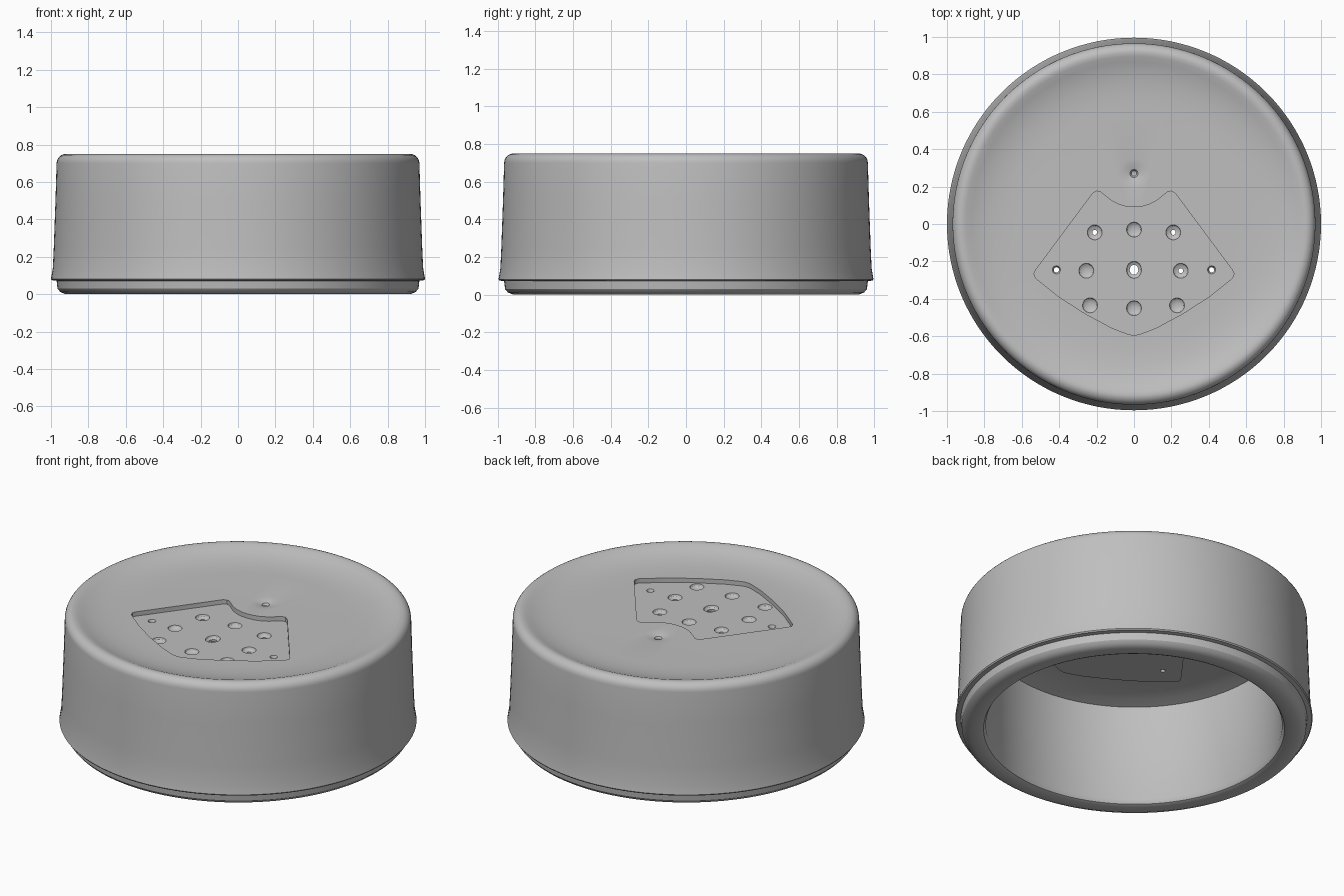
import bpy, bmesh, math
from mathutils import Matrix

if "Cube" in bpy.data.objects:
    bpy.data.objects.remove(bpy.data.objects["Cube"])

TOP, CEILING, RECESS, BOSS = 0.70, 0.662, 0.673, 0.645

grey = bpy.data.materials.new("plain_grey")
grey.use_nodes = True
colour = (0.52, 0.52, 0.52, 1)
grey.diffuse_color = colour
grey.node_tree.nodes["Principled BSDF"].inputs["Base Color"].default_value = colour


def finish(bm, name):
    bmesh.ops.recalc_face_normals(bm, faces=bm.faces)
    mesh = bpy.data.meshes.new(name)
    bm.to_mesh(mesh)
    bm.free()
    mesh.materials.append(grey)
    obj = bpy.data.objects.new(name, mesh)
    bpy.context.collection.objects.link(obj)
    return obj


def lathe(bm, profile, steps, x=0, y=0, stretch=1):
    """Spin a radius/height profile around a vertical axis at x, y."""
    part = bmesh.new()
    verts = [part.verts.new((r, 0, z)) for r, z in profile]
    edges = [part.edges.new(pair) for pair in zip(verts, verts[1:])]
    bmesh.ops.spin(part, geom=verts + edges, cent=(0, 0, 0), axis=(0, 0, 1),
                   angle=math.tau, steps=steps, use_merge=False)
    bmesh.ops.remove_doubles(part, verts=part.verts, dist=1e-5)
    part.transform(Matrix.Translation((x, y, 0)) @ Matrix.Diagonal((1, stretch, 1, 1)))
    bmesh.ops.recalc_face_normals(part, faces=part.faces)
    mesh = bpy.data.meshes.new("spun_part")
    part.to_mesh(mesh)
    part.free()
    bm.from_mesh(mesh)
    bpy.data.meshes.remove(mesh)


def combine(target, other, operation):
    """Apply a boolean to the target, then discard the helper."""
    other.hide_render = True
    mod = target.modifiers.new("combine", 'BOOLEAN')
    mod.operation, mod.solver, mod.object = operation, 'EXACT', other
    bpy.ops.object.select_all(action='DESELECT')
    target.select_set(True)
    bpy.context.view_layer.objects.active = target
    bpy.ops.object.modifier_apply(modifier=mod.name)
    bpy.data.objects.remove(other)


# Hollow cap: lower lip, tapered wall, rounded top edge, dished top, open underside
inside = [(0, CEILING), (0.62, CEILING), (0.70, 0.656), (0.77, 0.643), (0.83, 0.626),
          (0.83, 0.03)]
lip = [(0.843, 0.007), (0.86, 0), (0.92, 0), (0.95, 0.012), (0.965, 0.03), (0.97, 0.072)]
wall = [(0.995, 0.075), (1.0, 0.082), (0.99, 0.14), (0.985, 0.25), (0.976, 0.5)]
round_edge = [(0.92 + 0.05 * math.cos(a), 0.70 + 0.05 * math.sin(a))
              for a in (math.radians(15 * i) for i in range(7))]
dish = [(0.90, 0.746), (0.87, 0.734), (0.82, 0.719), (0.76, 0.708), (0.69, 0.702),
        (0.62, TOP), (0, TOP)]
bm = bmesh.new()
lathe(bm, inside + lip + wall + round_edge + dish, 128, stretch=0.996)
cap = finish(bm, "cap_shell")

# Fan outline shared by the recess in the top and the boss under it
half = [(0, .09), (.04, .093), (.08, .104), (.12, .124), (.155, .152), (.18, .172), (.2, .176),
        (.22, .165), (.525, -.245), (.535, -.265), (.525, -.29), (.4, -.39), (.26, -.48),
        (.12, -.555), (.03, -.59), (0, -.595)]
fan = half + [(-x, y) for x, y in half[-2:0:-1]]


def fan_block(name, bottom, height, size):
    """Vertical prism of the fan outline, scaled about its middle."""
    bm = bmesh.new()
    base = bm.faces.new([bm.verts.new((x * size, (y + .2) * size - .2, bottom)) for x, y in fan])
    raised = bmesh.ops.extrude_face_region(bm, geom=[base])
    bmesh.ops.translate(bm, vec=(0, 0, height),
                        verts=[v for v in raised["geom"] if isinstance(v, bmesh.types.BMVert)])
    return finish(bm, name)


combine(cap, fan_block("underside_boss", BOSS, 0.04, 1.05), 'UNION')
combine(cap, fan_block("recess_cutter", RECESS, 0.1, 1), 'DIFFERENCE')

# Dimples in the recess; some have a narrow hole through the top
dimple = [(0, RECESS + .02), (.04, RECESS + .02), (.04, RECESS), (.036, RECESS - .009),
          (.027, RECESS - .015)]
closed = dimple + [(.013, RECESS - .018), (0, RECESS - .019)]
pierced = dimple + [(.013, RECESS - .018), (.013, BOSS - .05), (0, BOSS - .05)]
wide_hole = dimple + [(.023, RECESS - .016), (.023, BOSS - .05), (0, BOSS - .05)]
small = [(0, RECESS + .02), (.022, RECESS + .02), (.022, RECESS), (.014, RECESS - .014),
         (.014, BOSS - .05), (0, BOSS - .05)]
bm = bmesh.new()
for x, y in [(-.255, -.25), (-.235, -.435), (.23, -.435), (0, -.45), (0, -.03)]:
    lathe(bm, closed, 24, x, y)
for x, y in [(-.21, -.045), (.21, -.045), (.25, -.25)]:
    lathe(bm, pierced, 24, x, y)
for x in (-.415, .415):
    lathe(bm, small, 16, x, -.245)
lathe(bm, wide_hole, 24, 0, -.245, 1.15)

# Shallow dished pointer mark behind the recess
mark = [(0, TOP + .02), (.09, TOP + .02), (.09, TOP + .001), (.05, TOP - .004),
        (.022, TOP - .012), (.014, TOP - .024), (0, TOP - .027)]
lathe(bm, mark, 32, 0, .27)
combine(cap, finish(bm, "dimple_cutter"), 'DIFFERENCE')

bpy.ops.object.shade_smooth_by_angle(angle=math.radians(32))
